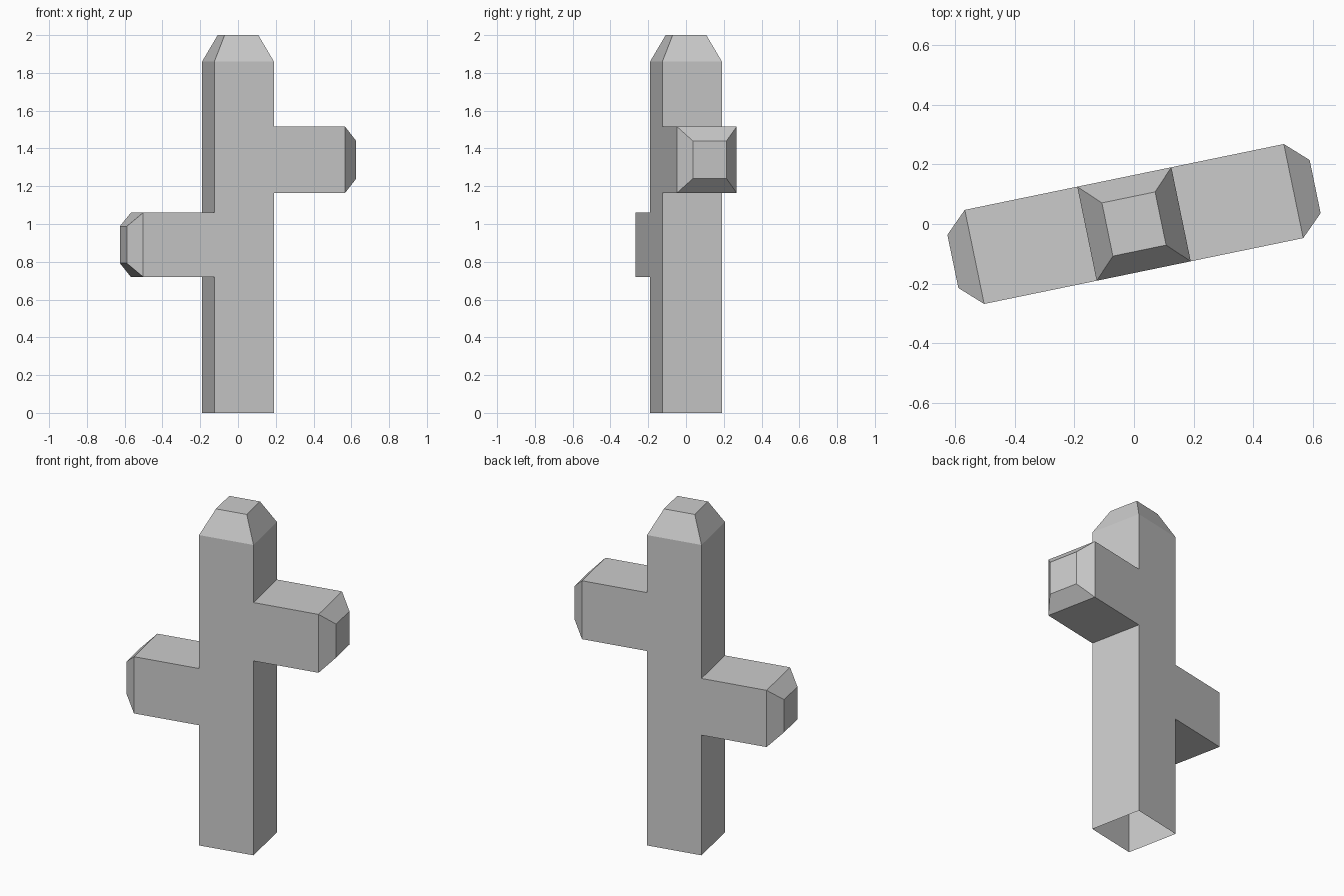
import bpy, bmesh, math
from mathutils import Vector

if "Cube" in bpy.data.objects:
    bpy.data.objects.remove(bpy.data.objects["Cube"])

H = 0.161              # half width of the trunk
TIP = 0.091            # half width of the tapered ends
TURN = math.radians(11.66)

bm = bmesh.new()


def extrude(face, offset, scale=(1, 1, 1)):
    """Extrude one face by an offset and scale it about its centre."""
    face = bmesh.ops.extrude_discrete_faces(bm, faces=[face])["faces"][0]
    centre = face.calc_center_median()
    for v in face.verts:
        d = v.co - centre
        v.co = centre + Vector(offset) + Vector(a * b for a, b in zip(d, scale))
    return face


def arm(side, z0, z1, tip_z):
    """Grow a blunt arm out of the trunk side between two heights."""
    face = next(f for f in bm.faces
                if (f.calc_center_median() - Vector((side * H, 0, (z0 + z1) / 2))).length < 1e-3)
    face = extrude(face, (side * (0.546 - H), 0, 0))
    extrude(face, (side * 0.074, 0, 0), (1, TIP / H, tip_z / (z1 - z0)))


# trunk, open underneath, with a tapered top
top = bm.faces.new([bm.verts.new((x * H, y * H, 0))
                    for x, y in ((-1, -1), (1, -1), (1, 1), (-1, 1))])
z = 0
for level in (0.72, 1.06, 1.165, 1.515, 1.86):
    top = extrude(top, (0, 0, level - z))
    z = level
extrude(top, (0, 0, 2 - z), (TIP / H, TIP / H, 1))

# low left arm and high right arm
arm(-1, 0.72, 1.06, 0.195)
arm(1, 1.165, 1.515, 0.2)

bmesh.ops.recalc_face_normals(bm, faces=bm.faces[:])
mesh = bpy.data.meshes.new("cactus")
bm.to_mesh(mesh)
bm.free()
cactus = bpy.data.objects.new("cactus", mesh)
cactus.rotation_euler.z = TURN
bpy.context.collection.objects.link(cactus)
